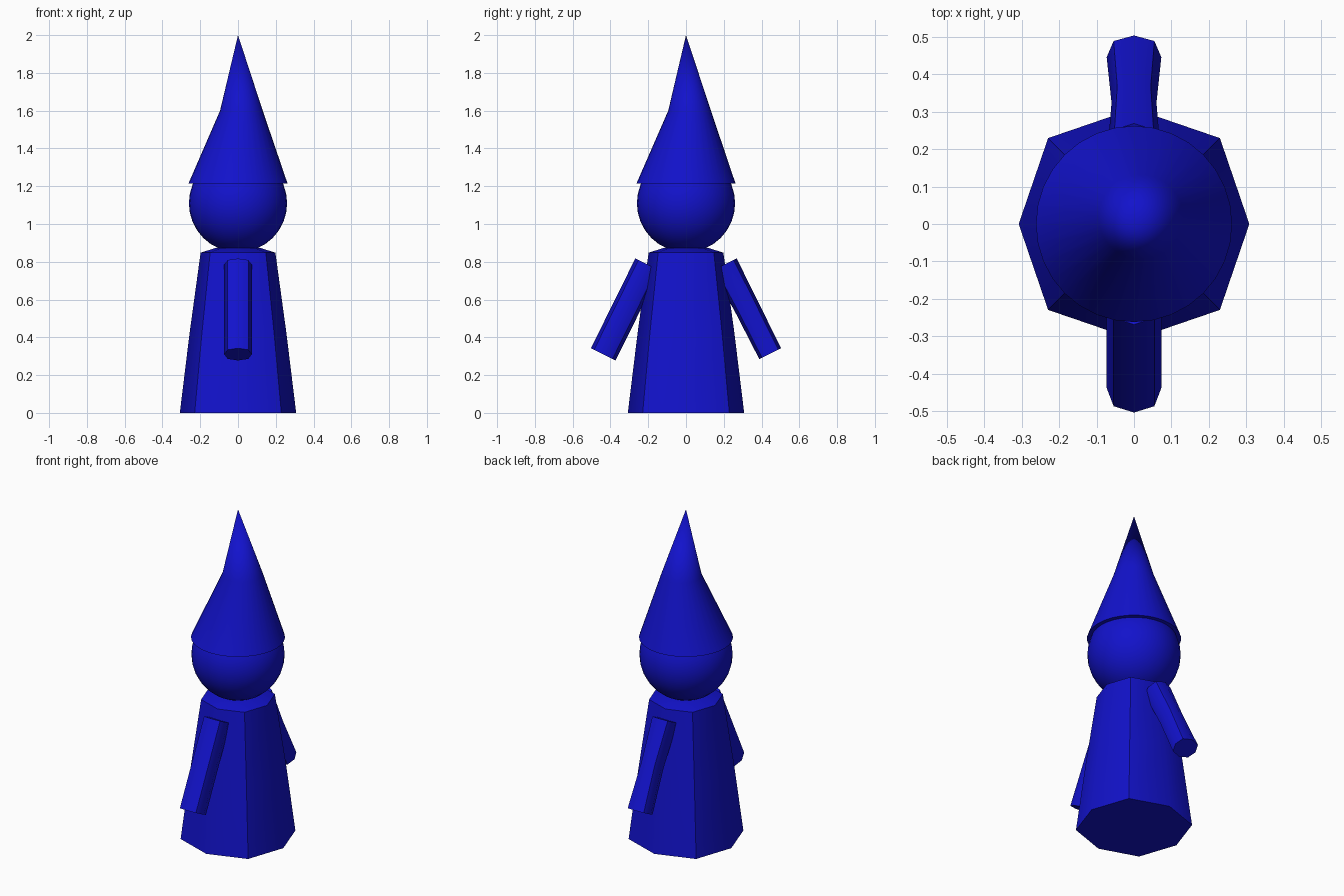
import bpy, bmesh, math
from mathutils import Vector

cube = bpy.data.objects.get("Cube")
if cube:
    bpy.data.objects.remove(cube, do_unlink=True)

blue = bpy.data.materials.new("deep blue")
blue.use_nodes = True
blue.diffuse_color = (0.006, 0.006, 0.6, 1)
blue.node_tree.nodes["Principled BSDF"].inputs["Base Color"].default_value = blue.diffuse_color


def finish(bm, name):
    """Turn a bmesh into a smooth object that keeps its hard edges."""
    bmesh.ops.recalc_face_normals(bm, faces=bm.faces)
    mesh = bpy.data.meshes.new(name)
    bm.to_mesh(mesh)
    bm.free()
    obj = bpy.data.objects.new(name, mesh)
    bpy.context.collection.objects.link(obj)
    mesh.materials.append(blue)
    bpy.ops.object.select_all(action='DESELECT')
    obj.select_set(True)
    bpy.context.view_layer.objects.active = obj
    bpy.ops.object.shade_smooth_by_angle(angle=math.radians(45))
    return obj


def loft(name, rings, tip=None):
    """Skin a list of point rings, capping the ends or closing to a tip."""
    bm = bmesh.new()
    loops = [[bm.verts.new(p) for p in ring] for ring in rings]
    n = len(loops[0])
    for low, high in zip(loops, loops[1:]):
        for i in range(n):
            j = (i + 1) % n
            bm.faces.new((low[i], low[j], high[j], high[i]))
    bm.faces.new(loops[0])
    if tip:
        apex = bm.verts.new(tip)
        for i in range(n):
            bm.faces.new((loops[-1][i], loops[-1][(i + 1) % n], apex))
    else:
        bm.faces.new(loops[-1])
    return finish(bm, name)


def octagon(centre, u, v):
    """Eight-sided section whose diagonal corners are slightly pushed out."""
    d = 0.745
    corners = ((1, 0), (d, d), (0, 1), (-d, d), (-1, 0), (-d, -d), (0, -1), (d, -d))
    return [centre + u * a + v * b for a, b in corners]


def circle(x, y, z, r, n=32):
    return [Vector((x + r * math.cos(math.tau * i / n),
                    y + r * math.sin(math.tau * i / n), z)) for i in range(n)]


X, Y, Z = Vector((1, 0, 0)), Vector((0, 1, 0)), Vector((0, 0, 1))

# Robe with a chamfered shoulder
robe_profile = [(0.308, 0), (0.256, 0.425), (0.198, 0.848), (0.12, 0.873)]
loft("robe", [octagon(Z * z, X * r, Y * r) for r, z in robe_profile])

# Head
bm = bmesh.new()
bmesh.ops.create_uvsphere(bm, u_segments=32, v_segments=16, radius=0.26)
bmesh.ops.translate(bm, verts=bm.verts, vec=Z * 1.11)
finish(bm, "head")

# Pointed hat, dented at mid height
loft("hat", [circle(0, 0, 1.215, 0.262), circle(0.018, 0.019, 1.6, 0.113)], Z * 2)


# Arms: each ring is (distance down the arm, half width, inner half thickness)
def arm(name, side, rings):
    along = Vector((0, side * 0.235, -0.475)).normalized()
    out = Vector((0, side * 0.475, 0.235)).normalized()
    top = Vector((0, side * 0.203, 0.785))
    sections = []
    for t, wide, inner in rings:
        mid, thick = (0.073 - inner) / 2, (0.073 + inner) / 2
        sections.append(octagon(top + along * t + out * mid, X * wide, out * thick))
    loft(name, sections)


arm("front_arm", -1, [(0, 0.073, 0.073), (0.53, 0.073, 0.073)])
arm("back_arm", 1, [(0, 0.07, 0.07), (0.26, 0.06, 0.06), (0.53, 0.073, 0.056)])
